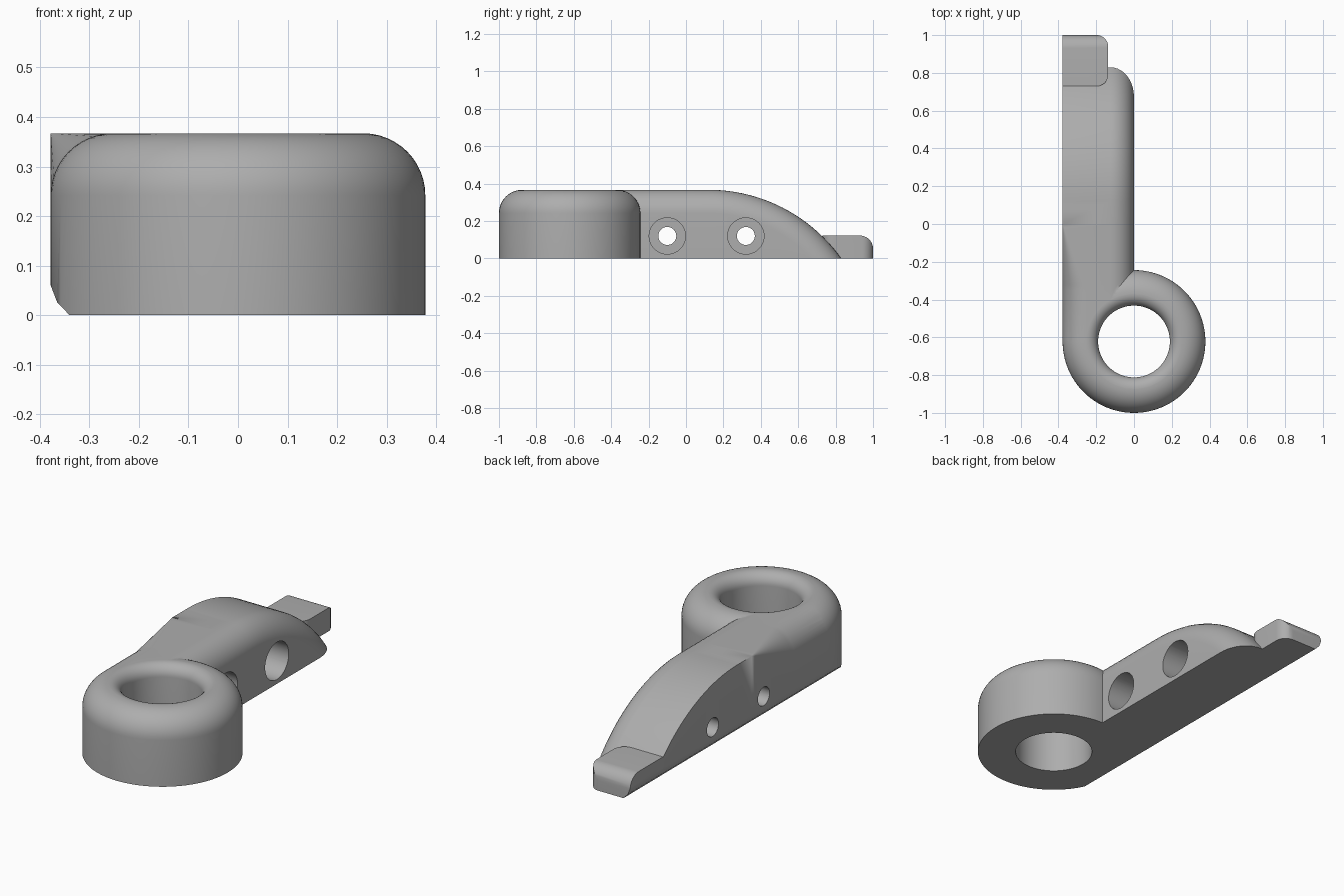
import bpy, bmesh, math
from mathutils import Vector

if "Cube" in bpy.data.objects:
    bpy.data.objects.remove(bpy.data.objects["Cube"])

H, LEFT, F = 0.367, -0.378, 0.125      # height, left side, fillet radius
CY, R_OUT, R_IN = -0.622, 0.378, 0.19  # ring centre and radii

grey = bpy.data.materials.new("satin_grey")
grey.diffuse_color = (0.42, 0.42, 0.42, 1)
grey.use_nodes = True
grey.node_tree.nodes["Principled BSDF"].inputs["Base Color"].default_value = grey.diffuse_color


def make(name, bm):
    bmesh.ops.remove_doubles(bm, verts=bm.verts, dist=1e-5)
    bmesh.ops.dissolve_degenerate(bm, edges=bm.edges, dist=1e-5)
    bmesh.ops.recalc_face_normals(bm, faces=bm.faces)
    me = bpy.data.meshes.new(name)
    bm.to_mesh(me)
    bm.free()
    ob = bpy.data.objects.new(name, me)
    bpy.context.collection.objects.link(ob)
    me.materials.append(grey)
    return ob


def arc(cx, cy, r, a0, a1, n=10):
    return [(cx + r * math.cos(math.radians(a0 + (a1 - a0) * i / n)),
             cy + r * math.sin(math.radians(a0 + (a1 - a0) * i / n))) for i in range(n + 1)]


def loft(name, sections):
    """Closed solid through equal-length loops of points."""
    bm = bmesh.new()
    rows = [[bm.verts.new(p) for p in s] for s in sections]
    n = len(rows[0])
    for a, b in zip(rows, rows[1:]):
        for i in range(n):
            bm.faces.new((a[i], a[(i + 1) % n], b[(i + 1) % n], b[i]))
    bm.faces.new(rows[0])
    bm.faces.new(rows[-1][::-1])
    return make(name, bm)


def turned(name, profile, origin=(0, 0, 0), axis="z", seg=96):
    """Solid of revolution from (radius, height) points."""
    o, secs = Vector(origin), []
    for r, h in profile:
        ring = []
        for i in range(seg):
            a = 2 * math.pi * i / seg
            u, v = r * math.cos(a), r * math.sin(a)
            ring.append(o + Vector((u, v, h) if axis == "z" else (h, u, v)))
        secs.append(ring)
    return loft(name, secs)


def combine(body, other, op):
    m = body.modifiers.new(op, "BOOLEAN")
    m.operation, m.solver, m.object = op, "EXACT", other
    bpy.context.view_layer.objects.active = body
    bpy.ops.object.modifier_apply(modifier=m.name)
    bpy.data.objects.remove(other, do_unlink=True)


# Ring boss with rounded top edge
ring = turned("ring", [(R_OUT, -0.2)] + arc(R_OUT - F, H - F, F, 0, 90, 12), (0, CY, 0))

# Arm: straight back, then a falling arc, with a rounded right edge;
# the left rounding fades out behind the ring
Y0, RA = 0.12, 0.87
stations = [(CY, 0), (-0.35, 0)] + [(-0.35 + 0.35 * i / 12, 0) for i in range(1, 13)]
stations += [(Y0, math.radians(2.5 * i)) for i in range(31)]
sections = []
for y, t in stations:
    k = min(max(-y / 0.35, 0), 1)
    rl = F * k
    outline = [(LEFT + rl + dx, rl - dz) for dx, dz in arc(0, 0, rl, 180, 90)]
    outline += [(-F + dx, F - dz) for dx, dz in arc(0, 0, F, 90, 0)]
    pts = []
    for x, d in outline:
        pts.append((x, y + (RA - d) * math.sin(t), H - RA + (RA - d) * math.cos(t)))
    yb = y + (RA - F) * math.sin(t)
    sections.append([(LEFT, yb, -0.6)] + pts + [(0, yb, -0.6)])
arm = loft("arm", sections)

# End tab: rounded plan, and a rounded top edge at the tip
plan = [(LEFT, 0.73)] + arc(-0.197, 0.79, 0.06, -90, 0) + arc(-0.197, 0.94, 0.06, 0, 90) + [(LEFT, 1.0)]
tab = loft("tab", [[(x, y, z) for x, y in plan] for z in (-0.2, 0.122)])
side = [(0.6, -0.3), (0.6, 0.122)] + arc(0.93, 0.052, 0.07, 90, 0) + [(1.0, -0.3)]
tip = loft("tip_shape", [[(x, y, z) for y, z in side] for x in (-0.6, 0.2)])
combine(tab, tip, "INTERSECT")

body = arm
body.name = "bracket_body"
combine(body, ring, "UNION")
combine(body, tab, "UNION")

# Ring bore with flared rim
f = 0.06
flare = [(R_IN + f - dx, H - f + dz) for dx, dz in arc(0, 0, f, 0, 90)]
combine(body, turned("bore", [(R_IN, -0.4)] + flare + [(R_IN + f, H + 0.1)], (0, CY, 0)), "DIFFERENCE")

# Counterbored screw holes
for y in (-0.1, 0.32):
    prof = [(0.048, -0.6), (0.048, -0.25), (0.097, -0.25), (0.097, 0.05)]
    combine(body, turned("screw_hole", prof, (0, y, 0.12), "x", 48), "DIFFERENCE")

# Bevelled lower left edge, then flat base
edge = [(-0.6, -0.1), (-0.6, 0.06), (LEFT, 0.06), (-0.365, 0.026), (-0.34, 0), (-0.34, -0.1)]
combine(body, loft("edge_cut", [[(x, y, z) for x, z in edge] for y in (-1.2, 1.2)]), "DIFFERENCE")
base = [(-2, -2), (2, -2), (2, 2), (-2, 2)]
combine(body, loft("base_cut", [[(x, y, z) for x, y in base] for z in (-1, 0)]), "DIFFERENCE")

# Smooth shading with sharp edges kept
bpy.ops.object.select_all(action="DESELECT")
body.select_set(True)
bpy.context.view_layer.objects.active = body
bpy.ops.object.shade_smooth_by_angle(angle=math.radians(30))
